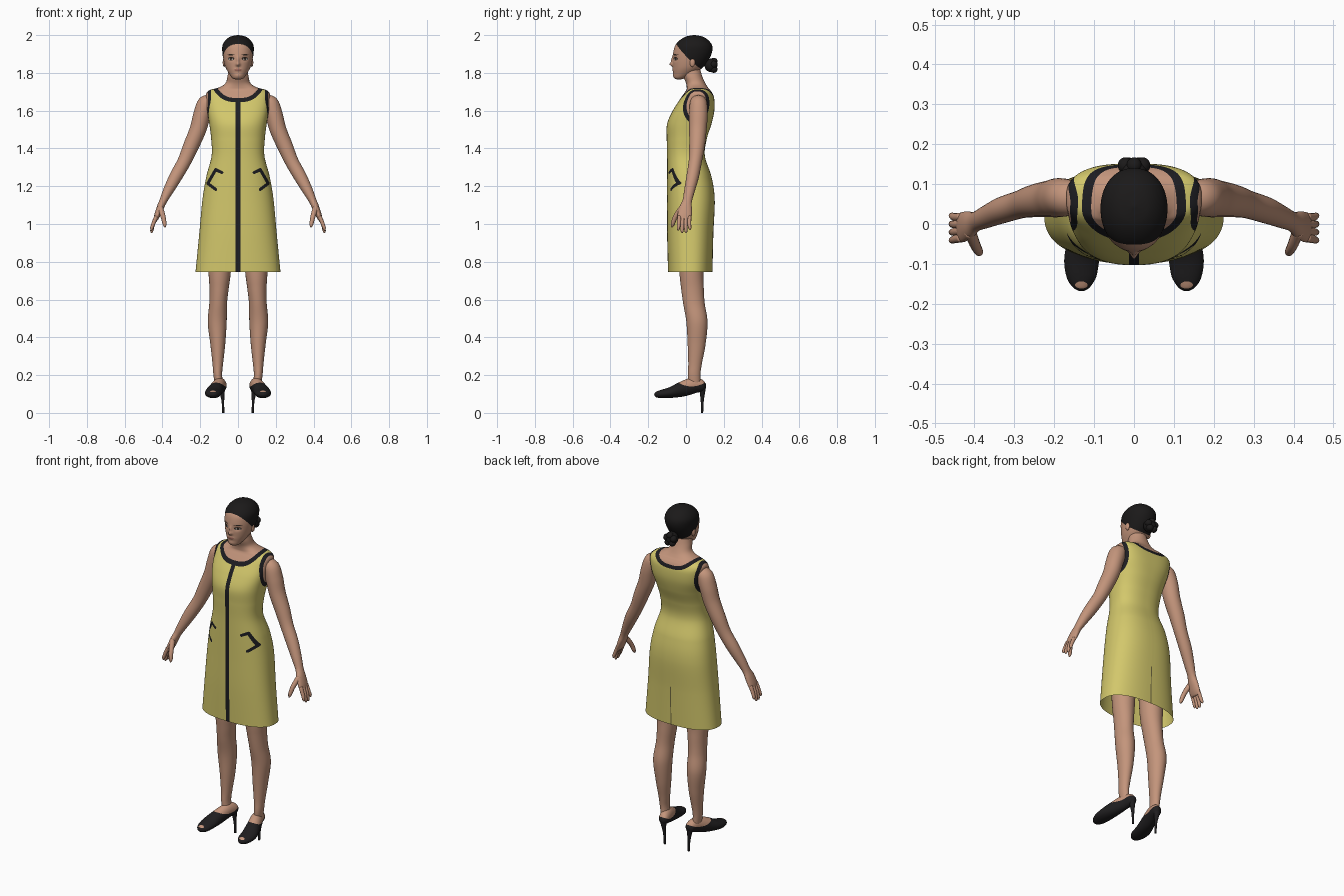
import bpy, bmesh, math
from mathutils import Vector, Matrix

if "Cube" in bpy.data.objects:
    bpy.data.objects.remove(bpy.data.objects["Cube"])

def material(name, *rgb):
    m = bpy.data.materials.new(name)
    m.use_nodes = True
    m.diffuse_color = (*rgb, 1)
    m.node_tree.nodes["Principled BSDF"].inputs["Base Color"].default_value = (*rgb, 1)
    return m

YELLOW = material("yellow cloth", 0.65, 0.575, 0.148)
TRIM = material("black trim", 0.012, 0.012, 0.015)
FOLD = material("olive slit edge", 0.16, 0.14, 0.05)
SKIN = material("skin", 0.55, 0.3, 0.2)
HAIR = material("dark hair", 0.011, 0.010, 0.010)
SHOE = material("black leather", 0.014, 0.013, 0.014)
LIP = material("lip", 0.36, 0.15, 0.11)
WHITE = material("eye white", 0.6, 0.57, 0.53)
DARK = material("lash and brow", 0.03, 0.02, 0.015)

def spline(p, step):
    """Smooth list of rings through the given control rings."""
    out = []
    for i in range(len(p) - 1):
        a, b, c, d = p[max(i - 1, 0)], p[i], p[i + 1], p[min(i + 2, len(p) - 1)]
        count = max(2, round(math.dist(b[:5], c[:5]) / step))
        for t in (k / count for k in range(count)):
            out.append([0.5 * (2 * B + (C - A) * t + (2 * A - 5 * B + 4 * C - D) * t * t
                               + (3 * B - A - 3 * C + D) * t ** 3) for A, B, C, D in zip(a, b, c, d)])
    return out + [list(p[-1])]

def snap(bm, f):
    """Move vertices onto the line f = 0 and split quads along it, for clean colour borders."""
    val = {v: f(v.co) for v in bm.verts}
    for e in bm.edges:
        a, b = e.verts
        if val[a] * val[b] < 0:
            t = val[a] / (val[a] - val[b])
            v = a if t < 0.5 else b
            v.co = a.co.lerp(b.co, t)
            val[v] = 0
    for face in [q for q in bm.faces if len(q.verts) == 4]:
        a, b, c, d = face.verts
        if val[a] == val[c] == 0 and val[b] * val[d] < 0:
            bmesh.utils.face_split(face, a, c)
        elif val[b] == val[d] == 0 and val[a] * val[c] < 0:
            bmesh.utils.face_split(face, b, d)

def finish(name, bm, mats):
    me = bpy.data.meshes.new(name)
    bm.to_mesh(me)
    bm.free()
    for m in mats:
        me.materials.append(m)
    me.shade_smooth()
    ob = bpy.data.objects.new(name, me)
    bpy.context.collection.objects.link(ob)
    return ob

def loft(name, rings, mats, around=24, step=0.012, ref=None, open_start=False,
         deform=None, borders=(), paint=None):
    """Rings are (x, y, z, radius u, radius v, optional squareness); level unless ref is given."""
    rings = spline(rings, step)
    centres = [Vector(r[:3]) for r in rings]
    bm, rows = bmesh.new(), []
    for i, r in enumerate(rings):
        t, v = Vector((0, 0, 1)), Vector((0, 1, 0))
        if ref:
            t = (centres[min(i + 1, len(rings) - 1)] - centres[max(i - 1, 0)]).normalized()
            v = (Vector(ref) - t * t.dot(Vector(ref))).normalized()
        u = v.cross(t)
        power = 2 / r[5] if len(r) > 5 else 1
        row = []
        for j in range(around):
            ang = math.tau * j / around
            s, c = (math.copysign(abs(w) ** power, w) for w in (math.sin(ang), -math.cos(ang)))
            co = centres[i] + u * s * r[3] + v * c * r[4]
            if deform:
                deform(co, j)
            row.append(bm.verts.new(co))
        rows.append(row)
    for a, b in zip(rows, rows[1:]):
        for j in range(around):
            k = (j + 1) % around
            bm.faces.new((a[j], a[k], b[k], b[j]))
    for row in rows[-1:] if open_start else (rows[0], rows[-1]):
        bm.faces.new(row)
    for f in borders:
        snap(bm, f)
    if paint:
        for face in bm.faces:
            face.material_index = mats.index(paint(face.calc_center_median()))
    bmesh.ops.recalc_face_normals(bm, faces=bm.faces)
    return finish(name, bm, mats)

def mirror(ob):
    me = ob.data.copy()
    me.transform(Matrix.Scale(-1, 4, (1, 0, 0)))
    me.flip_normals()
    bpy.context.collection.objects.link(bpy.data.objects.new(ob.name.replace("left", "right"), me))

def ball(name, centre, radii, mat):
    bm = bmesh.new()
    bmesh.ops.create_uvsphere(bm, u_segments=24, v_segments=14, radius=1)
    bm.transform(Matrix.Translation(centre) @ Matrix.Diagonal((*radii, 1)))
    return finish(name, bm, [mat])

def level(z, rx, front, back, squareness):
    return (0, (front + back) / 2, z, rx, (back - front) / 2, squareness)

# Dress and upper body: one shell, coloured by neckline, armhole and trim lines
def neckline(drop, width, rise):
    return lambda p: p.z - (1.67 + 0.11 * p.y - drop + rise * abs(p.x / width) ** 3)

def armhole(*radii):
    return lambda p: 1 - sum(((a - b) / r) ** 2 for a, b, r in
                             zip((abs(p.x), p.y, p.z), (0.19, 0.058, 1.625), radii))

POCKET = [Vector(q) for q in ((0.085, 1.272), (0.118, 1.288), (0.16, 1.215), (0.118, 1.183))]

def pocket(p):
    if p.y > 0.02 or not 1.1 < p.z < 1.4:
        return -1
    q, best = Vector((abs(p.x), p.z)), 1
    for a, b in zip(POCKET, POCKET[1:]):
        t = min(1, max(0, (q - a).dot(b - a) / (b - a).length_squared))
        best = min(best, (q - a.lerp(b, t)).length)
    return 0.008 - best

neck_in, neck_out = neckline(0, 0.115, 0.055), neckline(0.02, 0.138, 0.07)
arm_in, arm_out = armhole(0.06, 0.064, 0.09), armhole(0.08, 0.085, 0.112)
AROUND = 192

def straighten(co, j):
    side = 1 if co.x > 0 else -1
    if co.z < 1.68 and j in (1, AROUND - 1):
        co.x = side * 0.012
    if co.z < 1.3 and abs(j - AROUND // 2) == 1:
        co.x = side * 0.003

def paint_dress(p):
    if neck_in(p) > 0 or arm_in(p) > 0:
        return SKIN
    if max(neck_out(p), arm_out(p), pocket(p)) > 0 or (p.y < 0 and abs(p.x) < 0.011):
        return TRIM
    return FOLD if p.y > 0 and abs(p.x) < 0.0025 and p.z < 0.97 else YELLOW

torso = [level(*r) for r in (
    (0.745, 0.225, -0.095, 0.14, 2.4), (0.95, 0.205, -0.1, 0.145, 2.4),
    (1.13, 0.188, -0.1, 0.152, 2.4), (1.25, 0.168, -0.1, 0.135, 2.4),
    (1.36, 0.14, -0.1, 0.1, 2.4), (1.45, 0.142, -0.102, 0.11, 2.4),
    (1.53, 0.152, -0.1, 0.135, 2.5), (1.6, 0.163, -0.07, 0.15, 2.8),
    (1.66, 0.168, -0.032, 0.15, 2.9), (1.692, 0.168, -0.01, 0.14, 2.8),
    (1.71, 0.147, 0.002, 0.127, 2.6), (1.723, 0.1, 0.004, 0.116, 2.4),
    (1.746, 0.066, 0, 0.102, 2.2), (1.785, 0.055, -0.015, 0.085, 2.1),
    (1.84, 0.045, -0.02, 0.07, 2))]
loft("dress_and_neck", torso, [YELLOW, TRIM, FOLD, SKIN], AROUND, 0.006, open_start=True,
     deform=straighten, paint=paint_dress, borders=(neck_in, neck_out, arm_in, arm_out, pocket))

# Head: sculpted by soft bumps, with hair and features as coloured faces
BUMPS = ((0, 1.845, 0.011, 0.01, 0.015), (0, 1.866, 0.008, 0.02, 0.009), (0, 1.816, 0.02, 0.009, 0.004),
         (0, 1.785, 0.02, 0.012, 0.004), (0.036, 1.874, 0.016, 0.011, -0.006))

def sculpt(co, j):
    if co.y < 0:
        co.y -= sum(d * math.exp(-((abs(co.x) - x) / sx) ** 2 - ((co.z - z) / sz) ** 2)
                    for x, z, sx, sz, d in BUMPS)

def oval(x, z, rx, rz):
    return lambda p: 1 - ((abs(p.x) - x) / rx) ** 2 - ((p.z - z) / rz) ** 2 if p.y < 0 else -1

def hairline(p):
    return p.z + p.y + 2 * p.x * p.x - 1.901

eye, lash = oval(0.037, 1.873, 0.013, 0.005), oval(0.037, 1.875, 0.018, 0.009)
iris, lips = oval(0.037, 1.874, 0.006, 0.006), oval(0, 1.816, 0.02, 0.007)
brow = oval(0.038, 1.896, 0.021, 0.0035)

def paint_head(p):
    if hairline(p) > 0:
        return HAIR
    if eye(p) > 0 and iris(p) < 0:
        return WHITE
    if lash(p) > 0 or brow(p) > 0:
        return DARK
    return LIP if lips(p) > 0 else SKIN

head = [level(*r, 2.1) for r in (
    (1.766, 0.014, -0.05, -0.025), (1.774, 0.031, -0.062, 0), (1.8, 0.05, -0.067, 0.05),
    (1.83, 0.066, -0.069, 0.09), (1.87, 0.077, -0.07, 0.12), (1.91, 0.083, -0.067, 0.138),
    (1.945, 0.082, -0.057, 0.138), (1.973, 0.066, -0.033, 0.118),
    (1.992, 0.04, 0, 0.088), (2.0, 0.004, 0.04, 0.048))]
loft("head", head, [SKIN, HAIR, WHITE, DARK, LIP], 160, 0.0035, deform=sculpt,
     borders=(hairline, lash, eye, iris, brow, lips), paint=paint_head)
mirror(ball("left_ear", (0.073, 0.034, 1.855), (0.008, 0.014, 0.023), SKIN))

# Coiled bun at the nape
ball("hair_bun", (0, 0.132, 1.84), (0.036, 0.034, 0.036), HAIR)
for i in range(5):
    a = math.tau * i / 5 + 0.3
    ball(f"bun_coil_{i + 1}", (0.023 * math.cos(a), 0.147, 1.838 + 0.023 * math.sin(a)),
         (0.019, 0.02, 0.019), HAIR)

# Arms, palms and fingers
SIDE = (0, 1, 0)
arm = ((0.14, 0.066, 1.655, 0.03, 0.038), (0.168, 0.066, 1.637, 0.046, 0.046),
       (0.19, 0.066, 1.58, 0.046, 0.049), (0.212, 0.063, 1.5, 0.044, 0.046),
       (0.25, 0.058, 1.41, 0.041, 0.041), (0.285, 0.049, 1.33, 0.036, 0.035),
       (0.33, 0.035, 1.25, 0.034, 0.033), (0.37, 0.018, 1.175, 0.027, 0.028),
       (0.397, 0.006, 1.12, 0.02, 0.025), (0.412, -0.002, 1.085, 0.019, 0.034),
       (0.43, -0.008, 1.04, 0.015, 0.038), (0.438, -0.01, 1.018, 0.009, 0.034))
mirror(loft("left_arm", arm, [SKIN], 32, ref=SIDE))
for i, tip in enumerate((0.965, 0.952, 0.952, 0.968)):
    y = -0.035 + 0.0175 * i
    finger = ((0.432, y, 1.04, 0.011, 0.011), (0.449, y - 0.003 + 0.001 * i, 1.0, 0.01, 0.01),
              (0.457, y - 0.006 + 0.003 * i, tip + 0.01, 0.008, 0.008),
              (0.458, y - 0.006 + 0.003 * i, tip, 0.002, 0.002))
    mirror(loft(f"left_finger_{i + 1}", finger, [SKIN], 12, ref=SIDE))
thumb = ((0.412, -0.018, 1.09, 0.015, 0.016), (0.397, -0.055, 1.04, 0.013, 0.013),
         (0.388, -0.071, 0.997, 0.01, 0.01), (0.386, -0.076, 0.982, 0.002, 0.002))
mirror(loft("left_thumb", thumb, [SKIN], 12, ref=SIDE))

# Legs
leg = ((0.098, 0.045, 0.13, 0.022, 0.032), (0.107, 0.043, 0.2, 0.023, 0.033),
       (0.107, 0.048, 0.26, 0.028, 0.036), (0.107, 0.056, 0.36, 0.039, 0.047),
       (0.11, 0.058, 0.48, 0.05, 0.056), (0.105, 0.042, 0.58, 0.047, 0.057),
       (0.1, 0.034, 0.66, 0.051, 0.06), (0.097, 0.028, 0.76, 0.06, 0.064), (0.095, 0.028, 1.0, 0.072, 0.075))
mirror(loft("left_leg", leg, [SKIN], 40))

# Peep-toe shoes with the instep and toes showing
def opening(p):
    return p.z - 0.14 - 4 * (p.y - 0.03) ** 2

def toes(p):
    return 1 - ((p.x - 0.132) / 0.016) ** 2 - ((p.y + 0.153) / 0.009) ** 2 if p.z > 0.097 else -1

shoe = ((0.085, 0.106, 0.145, 0.01, 0.008), (0.086, 0.088, 0.144, 0.03, 0.026),
        (0.097, 0.04, 0.145, 0.042, 0.032), (0.115, -0.02, 0.126, 0.04, 0.038),
        (0.13, -0.08, 0.108, 0.029, 0.044), (0.132, -0.13, 0.1, 0.022, 0.038),
        (0.132, -0.158, 0.097, 0.015, 0.022), (0.132, -0.168, 0.096, 0.004, 0.006))
mirror(loft("left_shoe", shoe, [SHOE, SKIN], 64, 0.004, ref=(1, 0, 0), borders=(opening, toes),
            paint=lambda p: SKIN if opening(p) > 0 or toes(p) > 0 else SHOE))
heel = ((0.078, 0.085, 0, 0.006, 0.006), (0.08, 0.086, 0.06, 0.007, 0.008),
        (0.085, 0.087, 0.115, 0.015, 0.015), (0.086, 0.086, 0.14, 0.022, 0.018))
mirror(loft("left_stiletto_heel", heel, [SHOE], 20))
